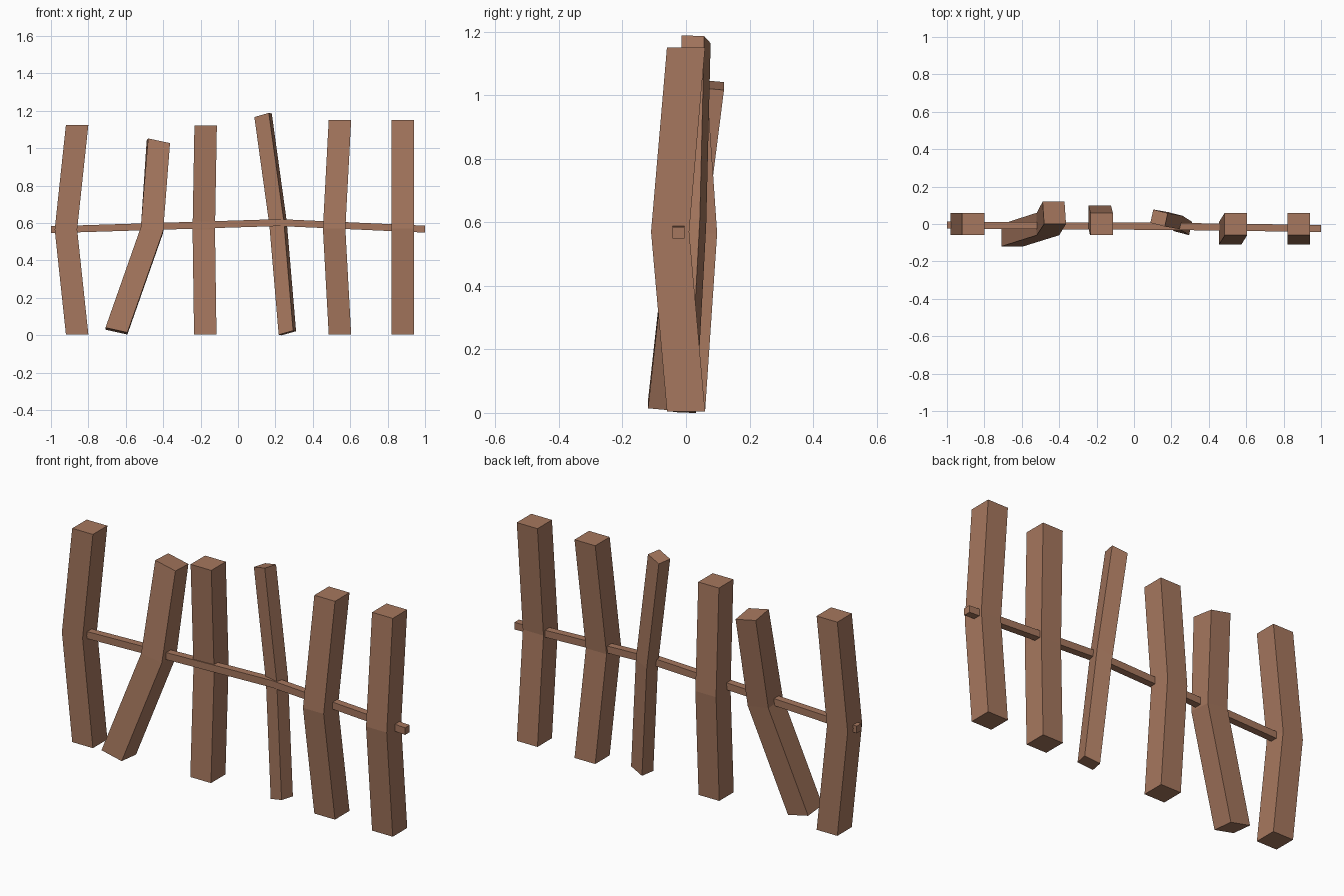
import bpy, bmesh

if "Cube" in bpy.data.objects:
    bpy.data.objects.remove(bpy.data.objects["Cube"])

wood = bpy.data.materials.new("brown wood")
wood.diffuse_color = (0.38, 0.185, 0.112, 1)
wood.use_nodes = True
wood.node_tree.nodes["Principled BSDF"].inputs["Base Color"].default_value = wood.diffuse_color


def loft(name, rings):
    """Skin a closed bar through a list of four-cornered rings."""
    bm = bmesh.new()
    loops = [[bm.verts.new(p) for p in ring] for ring in rings]
    for a, b in zip(loops, loops[1:]):
        for i in range(4):
            j = (i + 1) % 4
            bm.faces.new((a[i], a[j], b[j], b[i]))
    bm.faces.new(loops[0][::-1])
    bm.faces.new(loops[-1])
    bmesh.ops.recalc_face_normals(bm, faces=bm.faces)
    me = bpy.data.meshes.new(name)
    bm.to_mesh(me)
    bm.free()
    me.materials.append(wood)
    bpy.context.collection.objects.link(bpy.data.objects.new(name, me))


def ring(c, u=(0.12, 0, 0), v=(0, 0.12, 0)):
    """Four corners around centre c, spanned by edge vectors u and v."""
    return [tuple(c[k] + su * u[k] / 2 + sv * v[k] / 2 for k in range(3))
            for su, sv in ((-1, -1), (1, -1), (1, 1), (-1, 1))]


# bent upright posts: bottom, middle and top centres
posts = {
    "post_1": [(-0.86, 0, 0.004), (-0.92, 0, 0.565), (-0.86, 0, 1.125)],
    "post_3": [(-0.175, 0, 0.004), (-0.183, 0.038, 0.565), (-0.173, 0, 1.12)],
    "post_5": [(0.545, 0, 0.005), (0.514, -0.05, 0.57), (0.545, 0, 1.15)],
    "post_6": [(0.88, 0, 0.005), (0.88, -0.05, 0.57), (0.88, 0, 1.15)],
}
for name, centres in posts.items():
    loft(name, [ring(c) for c in centres])

# strongly leaning post
loft("leaning_post", [
    ring((-0.65, -0.06, 0.022), (0.117, 0, -0.026), (0, 0.119, -0.011)),
    ring((-0.46, 0.0, 0.562), (0.12, 0, -0.018), (0, 0.12, -0.01)),
    ring((-0.426, 0.06, 1.034), (0.117, 0, -0.025), (-0.008, 0.119, -0.011))])

# thin twisted post
u, v = (0.077, -0.02, 0.022), (0.016, 0.071, -0.003)
loft("thin_post", [ring(c, u, v) for c in
                   [(0.264, -0.014, 0.012), (0.214, 0.018, 0.6), (0.134, 0.032, 1.176)]])

# rail threaded through all the posts
loft("rail", [ring(c, (0, 0.038, 0), (0, 0, 0.037)) for c in
              [(-1, -0.006, 0.564), (0.22, -0.013, 0.602), (1, -0.024, 0.567)]])
